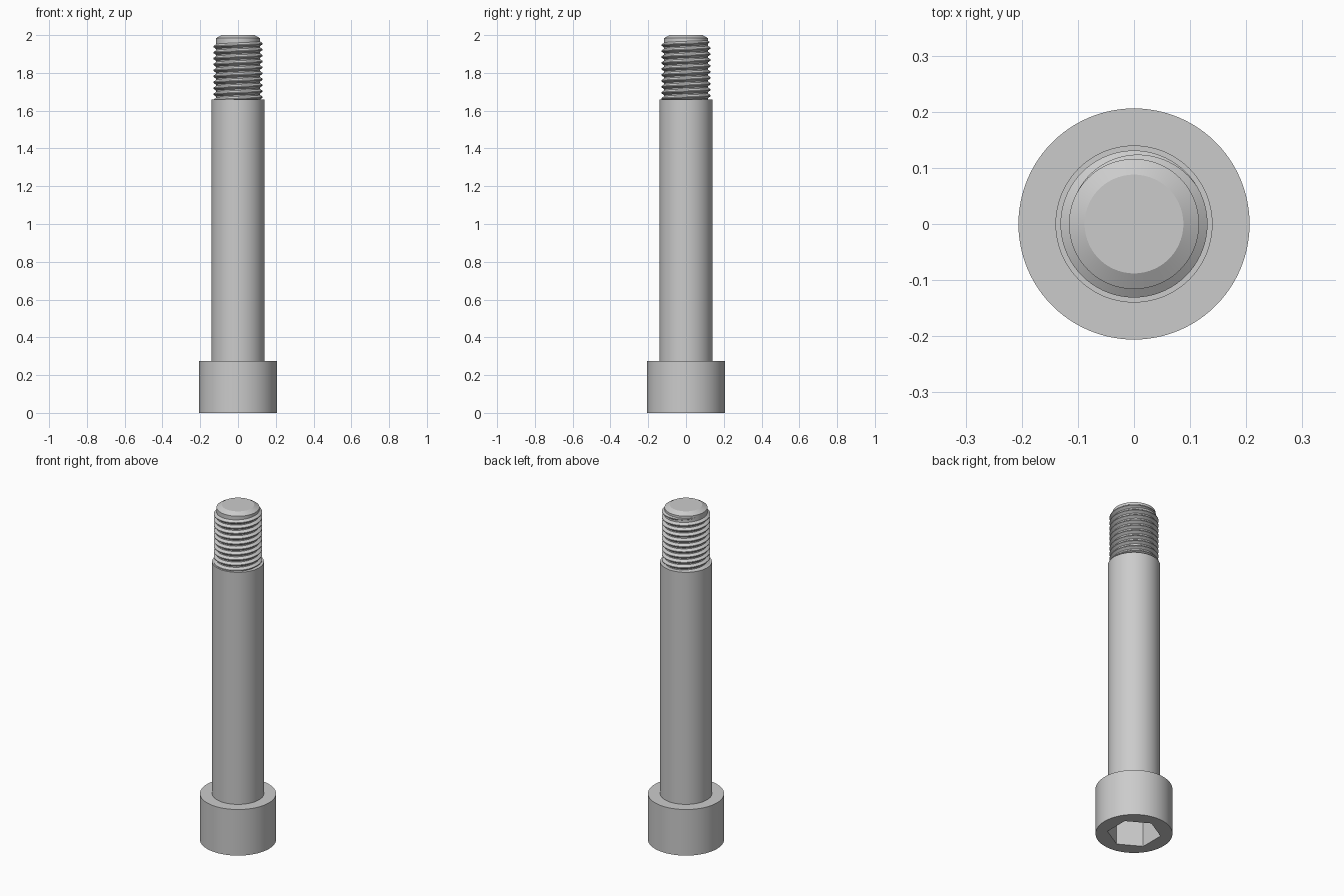
import bpy
import bmesh
import math

cube = bpy.data.objects.get("Cube")
if cube:
    bpy.data.objects.remove(cube, do_unlink=True)

SEGMENTS = 96
HEAD_R, SHANK_R, CREST_R, CORE_R = 0.206, 0.14, 0.131, 0.116
HEAD_TOP, SHANK_TOP, TIP = 0.275, 1.66, 2.0
SOCKET_APOTHEM, SOCKET_DEPTH = 0.125, 0.16
PITCH = 0.0315

steel = bpy.data.materials.new("steel_grey")
steel.use_nodes = True
colour = (0.6, 0.6, 0.6, 1)
steel.diffuse_color = colour
steel.node_tree.nodes["Principled BSDF"].inputs["Base Color"].default_value = colour


def finish(name, bm):
    bmesh.ops.recalc_face_normals(bm, faces=bm.faces)
    mesh = bpy.data.meshes.new(name)
    bm.to_mesh(mesh)
    bm.free()
    obj = bpy.data.objects.new(name, mesh)
    bpy.context.collection.objects.link(obj)
    mesh.materials.append(steel)
    bpy.ops.object.select_all(action="DESELECT")
    obj.select_set(True)
    bpy.context.view_layer.objects.active = obj
    bpy.ops.object.shade_smooth_by_angle(angle=math.radians(28))
    return obj


def round_radius(r):
    return lambda a: r


def hex_radius(apothem):
    # corners lie on the y axis
    sector = math.pi / 3
    return lambda a: apothem / math.cos((a + sector / 2) % sector - sector / 2)


def loft(name, rings):
    """Skin a stack of (radius function, height) rings and cap both ends."""
    bm = bmesh.new()
    loops = []
    for radius, z in rings:
        angles = [math.tau * i / SEGMENTS for i in range(SEGMENTS)]
        loops.append([bm.verts.new((radius(a) * math.cos(a), radius(a) * math.sin(a), z))
                      for a in angles])
    for low, high in zip(loops, loops[1:]):
        for i in range(SEGMENTS):
            j = (i + 1) % SEGMENTS
            bm.faces.new((low[i], low[j], high[j], high[i]))
    bm.faces.new(loops[0])
    bm.faces.new(loops[-1])
    return finish(name, bm)


# Cylindrical head with a hexagonal socket in its underside
loft("socket_head", [
    (hex_radius(SOCKET_APOTHEM), SOCKET_DEPTH),
    (hex_radius(SOCKET_APOTHEM), 0),
    (round_radius(HEAD_R), 0),
    (round_radius(HEAD_R), HEAD_TOP),
])

# Plain shank
loft("shank", [(round_radius(SHANK_R), HEAD_TOP), (round_radius(SHANK_R), SHANK_TOP)])

# Core of the threaded end, with a chamfered tip
loft("threaded_core", [
    (round_radius(CORE_R), SHANK_TOP),
    (round_radius(CORE_R), TIP - 0.016),
    (round_radius(0.088), TIP),
])


# Right-handed helical ridge that fades into the core at the tip
def build_thread():
    bm = bmesh.new()
    end_angle = math.radians(150)
    end_z = 1.968
    turns = (end_z - SHANK_TOP) / PITCH + 0.5
    steps = int(turns * 72)
    fade = 24
    previous = None
    for s in range(steps + 1):
        back = (steps - s) / 72
        a = end_angle - math.tau * back
        z = end_z - PITCH * back
        size = max(0.02, min(1, (steps - s) / fade))
        crest = CORE_R + (CREST_R - CORE_R) * size
        root = CORE_R - 0.003
        half_root, half_crest = 0.0145 * (0.4 + 0.6 * size), 0.0022
        section = [(root, -half_root), (crest, -half_crest),
                   (crest, half_crest), (root, half_root)]
        ring = [bm.verts.new((r * math.cos(a), r * math.sin(a), z + dz))
                for r, dz in section]
        if previous:
            for i in range(4):
                j = (i + 1) % 4
                bm.faces.new((previous[i], previous[j], ring[j], ring[i]))
        else:
            bm.faces.new(ring)
        previous = ring
    bm.faces.new(previous)
    return finish("thread_ridge", bm)


build_thread()
